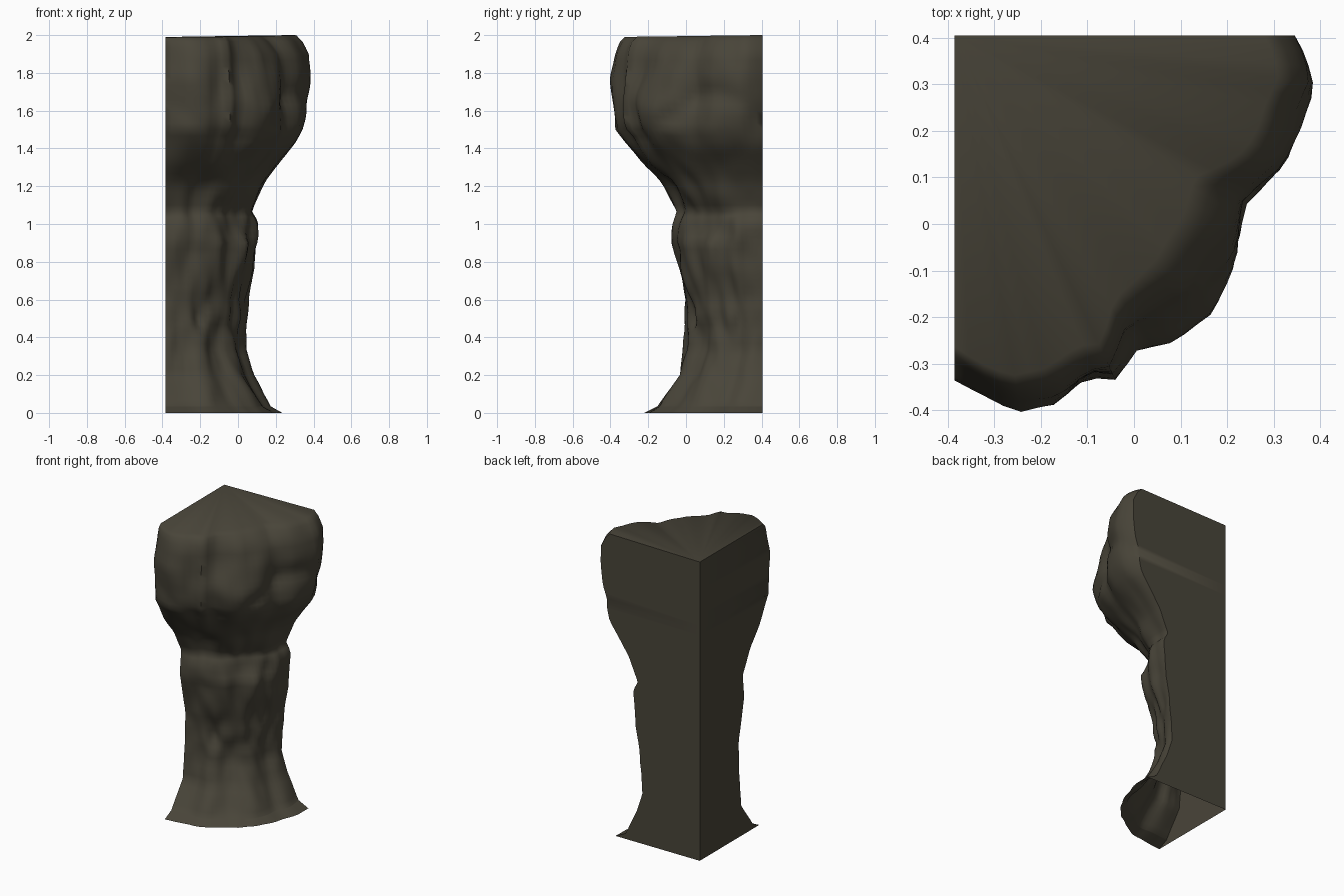
import bpy, bmesh, math
from mathutils import Vector, noise

if "Cube" in bpy.data.objects:
    bpy.data.objects.remove(bpy.data.objects["Cube"])

# The pillar is a quarter-round rock set in a corner; radii are measured from the corner edge
CX, CY = -0.385, 0.405
ANGLES, ROWS = 36, 60

# height, radius at the back wall, at the diagonal, at the left wall
PROFILE = [
    (0.00, .62, .635, .625), (0.035, .55, .59, .555), (0.20, .465, .475, .435),
    (0.33, .42, .42, .42), (0.45, .425, .41, .41), (0.60, .435, .43, .405),
    (0.77, .48, .475, .435), (0.90, .48, .51, .465), (1.02, .485, .485, .455),
    (1.06, .455, .46, .45), (1.22, .52, .53, .54), (1.32, .60, .63, .63),
    (1.42, .685, .72, .70), (1.50, .715, .765, .755), (1.62, .745, .775, .765),
    (1.78, .77, .745, .78), (1.90, .77, .715, .74), (1.96, .74, .68, .725),
    (2.00, .70, .635, .70),
]
# outline of the head seen from above: position around the quarter, largest radius
LOBES = [(0, .73), (.03, .75), (.08, .775), (.14, .77), (.24, .77), (.34, .72), (.45, .77),
         (.53, .795), (.66, .775), (.72, .825), (.76, .80), (.83, .83), (.89, .82), (1, .73)]


def lerp_table(table, u):
    for lo, hi in zip(table, table[1:]):
        if u <= hi[0]:
            f = (u - lo[0]) / (hi[0] - lo[0])
            return [a + (b - a) * f for a, b in zip(lo[1:], hi[1:])]
    return list(table[-1][1:])


def base_radius(z, t):
    a, m, b = lerp_table(PROFILE, z)
    k = math.sin(math.pi * t) ** 2
    r = (a * (1 - t) + b * t) * (1 - k) + m * k
    head = min(1, max(0, (z - 1.25) / 0.3))
    return r + head * (lerp_table(LOBES, t)[0] - 0.768)


def bump(z, t):
    ang = t * math.pi / 2
    p = Vector((math.cos(ang), math.sin(ang), z))
    fade = 0.35 + 0.65 * min(1, 5 * min(t, 1 - t))
    head = min(1, max(0, (z - 1.15) / 0.3))
    foot = min(1, max(0, (0.5 - z) / 0.1))
    waist = 1 - max(head, foot)
    # broad boulders on the head with a slanting crease
    big = 0.035 * noise.noise(p * 4 + Vector((3.1, 7.7, 1.4)))
    crease = -0.015 * math.exp(-((z - 1.57 - 0.12 * math.sin(7 * t)) / 0.05) ** 2)
    # narrow lumps on the waist
    lumps = 0.05 * noise.noise(Vector((p.x * 5, p.y * 5, z * 4.5)))
    # root-like ribs running down the foot
    ribs = 0.018 * math.sin(t * 19 + 1.5 * z) * min(1, z / 0.1 + 0.3)
    fine = 0.012 * noise.noise(p * 8)
    return fade * (head * (big + crease) + waist * lumps + foot * ribs + fine)


bm = bmesh.new()
heights = sorted([2 * i / ROWS for i in range(ROWS + 1)] + [0.035, 1.04])
rows = []
for z in heights:
    row = [bm.verts.new((CX, CY, z))]
    for j in range(ANGLES + 1):
        t = j / ANGLES
        r = base_radius(z, t) + bump(z, t)
        a = t * math.pi / 2
        x = min(CX + r * math.cos(a), 0.384)
        y = max(CY - r * math.sin(a), -0.405)
        zz = z - 0.012 * t if z > 1.99 else z
        row.append(bm.verts.new((x, y, zz)))
    rows.append(row)

# rock surface and the two flat walls
for lo, hi in zip(rows, rows[1:]):
    n = len(lo)
    for j in range(n):
        k = (j + 1) % n
        bm.faces.new((lo[j], lo[k], hi[k], hi[j]))
# flat top as a fan from the corner; the underside stays open
top = rows[-1]
top[0].co.z = 1.99
for j in range(1, len(top) - 1):
    bm.faces.new((top[0], top[j], top[j + 1]))
bmesh.ops.recalc_face_normals(bm, faces=bm.faces)
# make sure the top faces up
bm.normal_update()
if sum(f.normal.z for f in top[0].link_faces) < 0:
    bmesh.ops.reverse_faces(bm, faces=bm.faces)

mesh = bpy.data.meshes.new("rock_corner_pillar")
bm.to_mesh(mesh)
bm.free()
pillar = bpy.data.objects.new("rock_corner_pillar", mesh)
bpy.context.collection.objects.link(pillar)

stone = bpy.data.materials.new("dark olive stone")
stone.diffuse_color = (0.066, 0.059, 0.041, 1)
stone.use_nodes = True
stone.node_tree.nodes["Principled BSDF"].inputs["Base Color"].default_value = stone.diffuse_color
mesh.materials.append(stone)

bpy.context.view_layer.objects.active = pillar
pillar.select_set(True)
bpy.ops.object.shade_smooth_by_angle(angle=math.radians(60))
